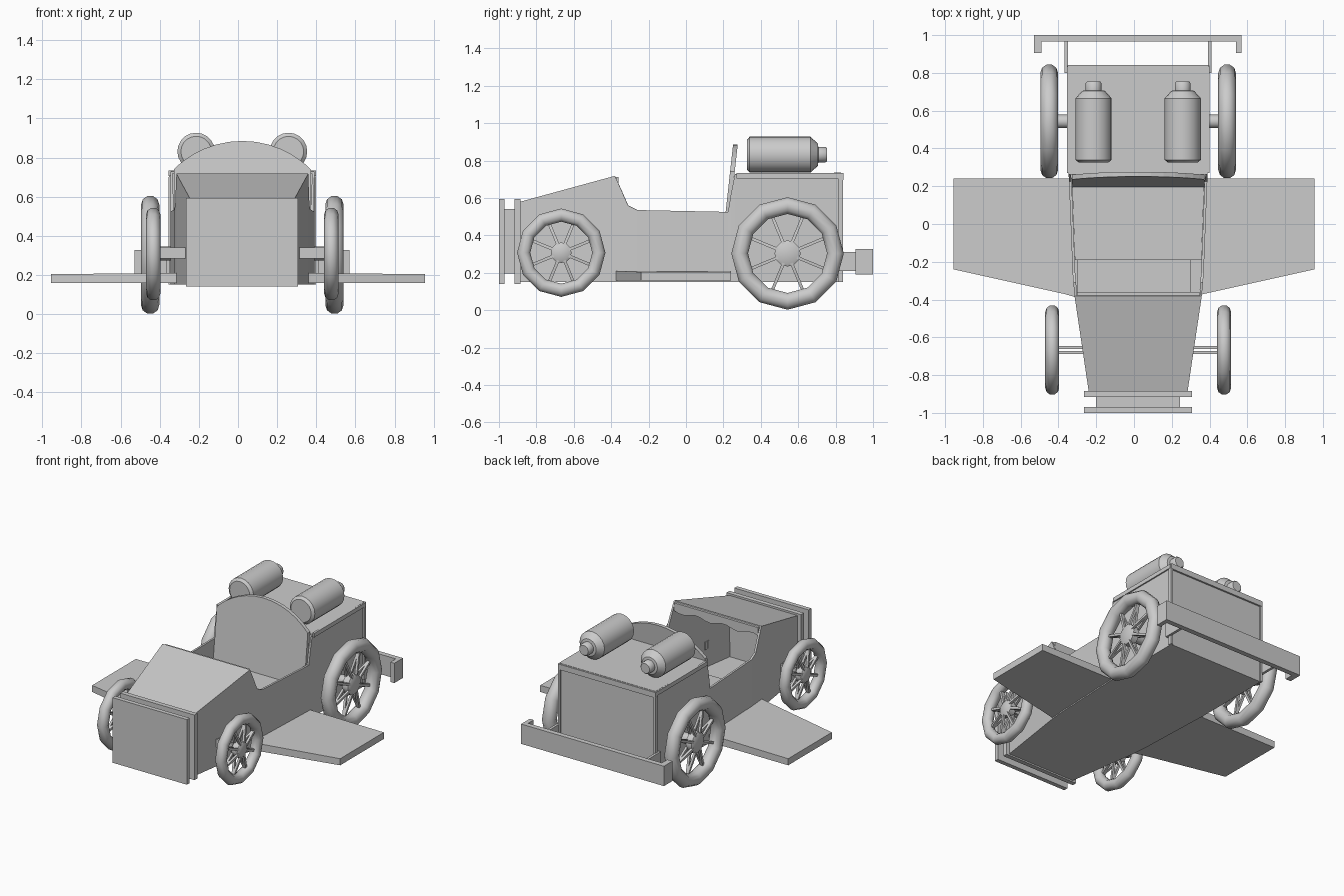
import bpy, bmesh, math
from mathutils import Vector, Matrix

if "Cube" in bpy.data.objects:
    bpy.data.objects.remove(bpy.data.objects["Cube"])

CX = 0.022  # body centre line


def make(name, verts, faces, smooth=False):
    me = bpy.data.meshes.new(name)
    bm = bmesh.new()
    vs = [bm.verts.new(v) for v in verts]
    for f in faces:
        bm.faces.new([vs[i] for i in f])
    bmesh.ops.recalc_face_normals(bm, faces=bm.faces)
    bm.to_mesh(me)
    bm.free()
    ob = bpy.data.objects.new(name, me)
    bpy.context.collection.objects.link(ob)
    if smooth:
        bpy.context.view_layer.objects.active = ob
        ob.select_set(True)
        bpy.ops.object.shade_smooth_by_angle(angle=math.radians(40))
        ob.select_set(False)
    return ob


def prism(name, pts, offset):
    # extrude a polygon along an offset vector
    n = len(pts)
    verts = [Vector(p) for p in pts] + [Vector(p) + Vector(offset) for p in pts]
    faces = [list(range(n)), list(range(2 * n - 1, n - 1, -1))]
    faces += [[i, (i + 1) % n, (i + 1) % n + n, i + n] for i in range(n)]
    return make(name, verts, faces)


def box(name, x0, x1, y0, y1, z0, z1):
    return prism(name, [(x0, y0, z0), (x1, y0, z0), (x1, y1, z0), (x0, y1, z0)], (0, 0, z1 - z0))


def lathe(name, centre, axis, prof, n=24, closed=False, smooth=True):
    # revolve (distance, radius) pairs around the x or y axis
    verts, faces, m = [], [], len(prof)
    for d, r in prof:
        for k in range(n):
            a = math.tau * k / n
            u, w = r * math.sin(a), r * math.cos(a)
            verts.append(Vector(centre) + Vector((d, u, w) if axis == 'x' else (u, d, w)))
    for i in range(m if closed else m - 1):
        j = (i + 1) % m
        faces += [[i * n + k, i * n + (k + 1) % n, j * n + (k + 1) % n, j * n + k] for k in range(n)]
    if not closed:
        faces += [list(range(n)), list(range((m - 1) * n, m * n))]
    return make(name, verts, faces, smooth)


# Body shell: stations of (y, top height, half width)
st = [(-0.885, 0.58, 0.262), (-0.38, 0.718, 0.337), (-0.345, 0.64, 0.340), (-0.31, 0.56, 0.343),
      (-0.26, 0.535, 0.347), (0.225, 0.525, 0.366), (0.24, 0.62, 0.367), (0.262, 0.728, 0.368), (0.83, 0.735, 0.368)]
verts, faces = [], []
for y, z, w in st:
    verts += [(CX - w, y, 0.15), (CX + w, y, 0.15), (CX + w, y, z), (CX - w, y, z)]
for i in range(len(st) - 1):
    a, b = 4 * i, 4 * i + 4
    faces += [[a, a + 1, b + 1, b], [a + 1, a + 2, b + 2, b + 1], [a, b, b + 3, a + 3]]
    if i in (0, len(st) - 2):
        faces.append([a + 3, a + 2, b + 2, b + 3])
faces += [[0, 1, 2, 3], [len(verts) - 4 + k for k in range(4)]]
body = make("body_shell", verts, faces)
sol = body.modifiers.new("thickness", 'SOLIDIFY')
sol.thickness = 0.014
sol.offset = -1

# Rear box trim
box("rear_lid_lip", CX - 0.375, CX + 0.375, 0.815, 0.842, 0.695, 0.733)
for s in (-1, 1):
    x = CX + s * 0.369
    box("side_lid_lip", x - 0.008, x + 0.008, 0.27, 0.83, 0.705, 0.733)
    box("rear_corner_trim", x - 0.008, x + 0.008, 0.815, 0.84, 0.15, 0.70)

# Dashboard with wavy lower edge
n = 16
dash = [(CX + 0.325, -0.385, 0.712), (CX - 0.325, -0.385, 0.712)]
dash += [(CX - 0.325 + 0.65 * k / n, -0.385, 0.655 + 0.012 * math.sin(k * 1.2)) for k in range(n + 1)]
prism("dashboard", dash, (0, 0.024, 0))

# Seat and arched backrest
prism("seat", [(CX - 0.335, -0.19, 0.16), (CX + 0.335, -0.19, 0.16), (CX + 0.35, 0.225, 0.16),
               (CX - 0.35, 0.225, 0.16)], (0, 0, 0.22))
back = [(-0.35, 0.36), (0.35, 0.36)]
back += [(0.35 * math.cos(math.pi * k / 16), 0) for k in range(17)]
R = (0.35 ** 2 + 0.145 ** 2) / (2 * 0.145)
pts = []
for i, (x, z) in enumerate(back):
    if i > 1:
        z = 0.885 - R + math.sqrt(R * R - x * x)
    pts.append((CX + x, 0.212 + (z - 0.525) * 0.11, z))
prism("backrest", pts, (0, 0.025, 0))

# Front radiator: two plates and a recessed core
box("radiator_front_plate", CX - 0.287, CX + 0.285, -1.0, -0.97, 0.14, 0.593)
box("radiator_core", CX - 0.222, CX + 0.222, -0.975, -0.91, 0.195, 0.54)
box("radiator_back_plate", CX - 0.287, CX + 0.285, -0.917, -0.885, 0.14, 0.593)

# Rear bumper and brackets
prism("rear_bumper", [(-0.53, 1, 0.19), (0.57, 1, 0.19), (0.57, 0.905, 0.19), (0.54, 0.905, 0.19),
                      (0.54, 0.965, 0.19), (-0.49, 0.965, 0.19), (-0.49, 0.905, 0.19), (-0.53, 0.905, 0.19)],
      (0, 0, 0.138))
for s in (-1, 1):
    x = CX + s * 0.38
    box("bumper_bracket", x - 0.009, x + 0.009, 0.8, 0.97, 0.21, 0.31)

# Side wings, thinner toward the tip
for s in (-1, 1):
    plan = [(0.30, -0.39), (0.37, -0.37), (0.955, -0.24), (0.955, 0.24), (0.30, 0.24)]
    wing = prism("side_wing", [(s * x, y, 0.158) for x, y in plan], (0, 0, 0.052))
    for v in wing.data.vertices:
        if abs(v.co.x) > 0.9 and v.co.z > 0.2:
            v.co.z = 0.204

# Gas tanks
tank = [(0.325, 0.078), (0.34, 0.096), (0.665, 0.096), (0.705, 0.06), (0.708, 0.037),
        (0.708, 0.042), (0.745, 0.042), (0.755, 0.034)]
for s in (-1, 1):
    lathe("tank", (CX + s * 0.236, 0, 0.831), 'y', tank, 20)


# Wheels: twelve-sided tyre, rim, hub and paired spokes
def wheel(name, x, y, z, radius, tube, hub):
    tyre = [(tube * math.cos(math.tau * k / 10), radius - tube + tube * math.sin(math.tau * k / 10)) for k in range(10)]
    lathe(name + "_tyre", (x, y, z), 'x', tyre, 12, True)
    ri = radius - 2 * tube
    lathe(name + "_hub", (x, y, z), 'x', [(-0.03, hub * 0.8), (-0.022, hub), (0.022, hub), (0.03, hub * 0.8)], 12)
    for k in range(8):
        rot = Matrix.Rotation(math.tau * (k + 0.5) / 8, 3, 'X')
        for e in (-0.022, 0.022):
            c = Vector((x, y, z))
            w = 0.008
            ring = [(-w, -w), (w, -w), (w, w), (-w, w)]
            vs = [c + rot @ Vector((e + a, b, hub * 0.8)) for a, b in ring]
            vs += [c + rot @ Vector((a, b, ri + 0.015)) for a, b in ring]
            make(name + "_spoke", vs, [[0, 1, 2, 3], [7, 6, 5, 4]] +
                 [[i, (i + 1) % 4, (i + 1) % 4 + 4, i + 4] for i in range(4)])


for s in (-1, 1):
    wheel("rear_wheel", CX + s * 0.471, 0.543, 0.303, 0.303, 0.047, 0.07)
    wheel("front_wheel", CX + s * 0.455, -0.667, 0.307, 0.238, 0.037, 0.055)
    # Axle stubs
    lathe("rear_axle", (CX + s * 0.405, 0.543, 0.31), 'x', [(-0.06, 0.036), (0.06, 0.036)], 12)
    for dy in (-0.014, 0.014):
        x0, x1 = sorted((CX + s * 0.28, CX + s * 0.45))
        box("front_axle_bar", x0, x1, -0.667 + dy - 0.008, -0.667 + dy + 0.008, 0.285, 0.34)
